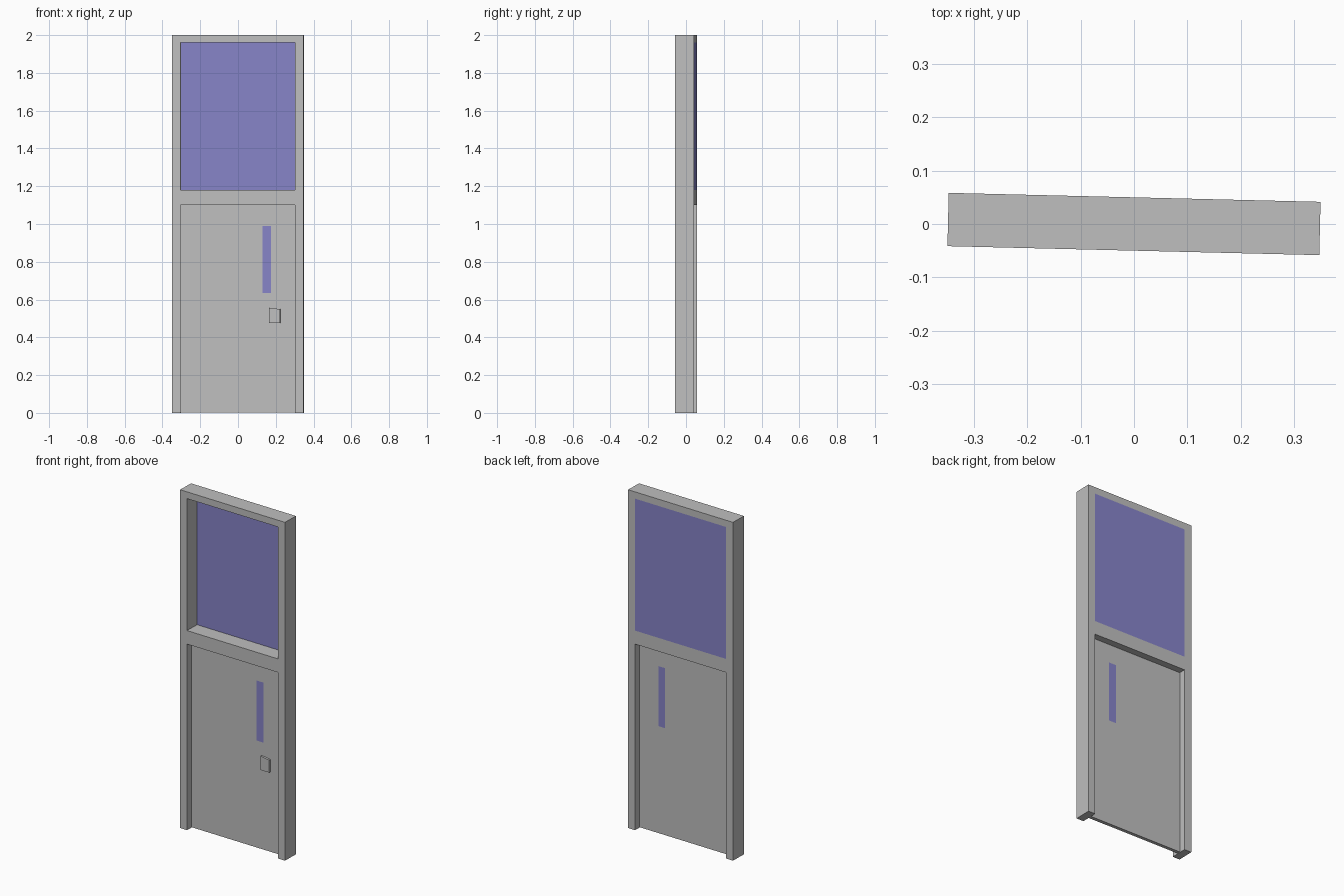
import bpy, bmesh, math
from mathutils import Matrix

cube = bpy.data.objects.get("Cube")
if cube:
    bpy.data.objects.remove(cube, do_unlink=True)

TURN = Matrix.Rotation(math.radians(-1.38), 4, 'Z')


def material(name, rgb):
    m = bpy.data.materials.new(name)
    m.use_nodes = True
    colour = (*rgb, 1)
    m.diffuse_color = colour
    m.node_tree.nodes["Principled BSDF"].inputs["Base Color"].default_value = colour
    return m


GREY = material("grey_metal", (0.52, 0.52, 0.52))
BLUE = material("blue_glass", (0.24, 0.23, 0.58))


def slab(name, xs, zs, front, back, mats, cell=lambda i, j: 0):
    """Extrude a grid of cells; cell() gives a material index, or None for an opening."""
    bm = bmesh.new()
    pts = [[bm.verts.new((x, front, z)) for z in zs] for x in xs]
    faces = []
    for i in range(len(xs) - 1):
        for j in range(len(zs) - 1):
            index = cell(i, j)
            if index is not None:
                f = bm.faces.new((pts[i][j], pts[i + 1][j], pts[i + 1][j + 1], pts[i][j + 1]))
                f.material_index = index
                faces.append(f)
    grown = bmesh.ops.extrude_face_region(bm, geom=faces, use_keep_orig=True)
    moved = [v for v in grown["geom"] if isinstance(v, bmesh.types.BMVert)]
    bmesh.ops.translate(bm, verts=moved, vec=(0, back - front, 0))
    bmesh.ops.delete(bm, geom=[v for v in bm.verts if not v.link_faces], context='VERTS')
    # Outer and reveal walls always take the first material
    for f in bm.faces:
        if abs(f.normal.y) < 0.5 and f.calc_center_median().y not in (front, back):
            f.material_index = 0
    bmesh.ops.recalc_face_normals(bm, faces=bm.faces)
    me = bpy.data.meshes.new(name)
    bm.to_mesh(me)
    bm.free()
    for m in mats:
        me.materials.append(m)
    ob = bpy.data.objects.new(name, me)
    ob.matrix_world = TURN
    bpy.context.collection.objects.link(ob)
    return ob


OUT, INN = 0.349, 0.303

# Frame: doorway below, window opening above
slab("door_frame", [-OUT, -INN, INN, OUT], [0, 1.1, 1.18, 1.96, 2], -0.05, 0.05, [GREY],
     lambda i, j: None if i == 1 and j in (0, 2) else 0)

# Upper window pane, level with the back of the frame
slab("upper_window", [-INN, INN], [1.18, 1.96], 0.042, 0.05, [BLUE])

# Door leaf with a narrow glass strip through it
slab("door_leaf", [-INN, 0.131, 0.176, INN], [0.003, 0.635, 0.99, 1.1], -0.01, 0.01,
     [GREY, BLUE], lambda i, j: 1 if (i, j) == (1, 1) else 0)

# Small handle plate on the front, slightly narrower towards its outer edge
handle = slab("handle_plate", [0.165, 0.224], [0.475, 0.557], -0.022, -0.01, [GREY])
for v in handle.data.vertices:
    if v.co.x > 0.2 and v.co.z > 0.5:
        v.co.z -= 0.008
